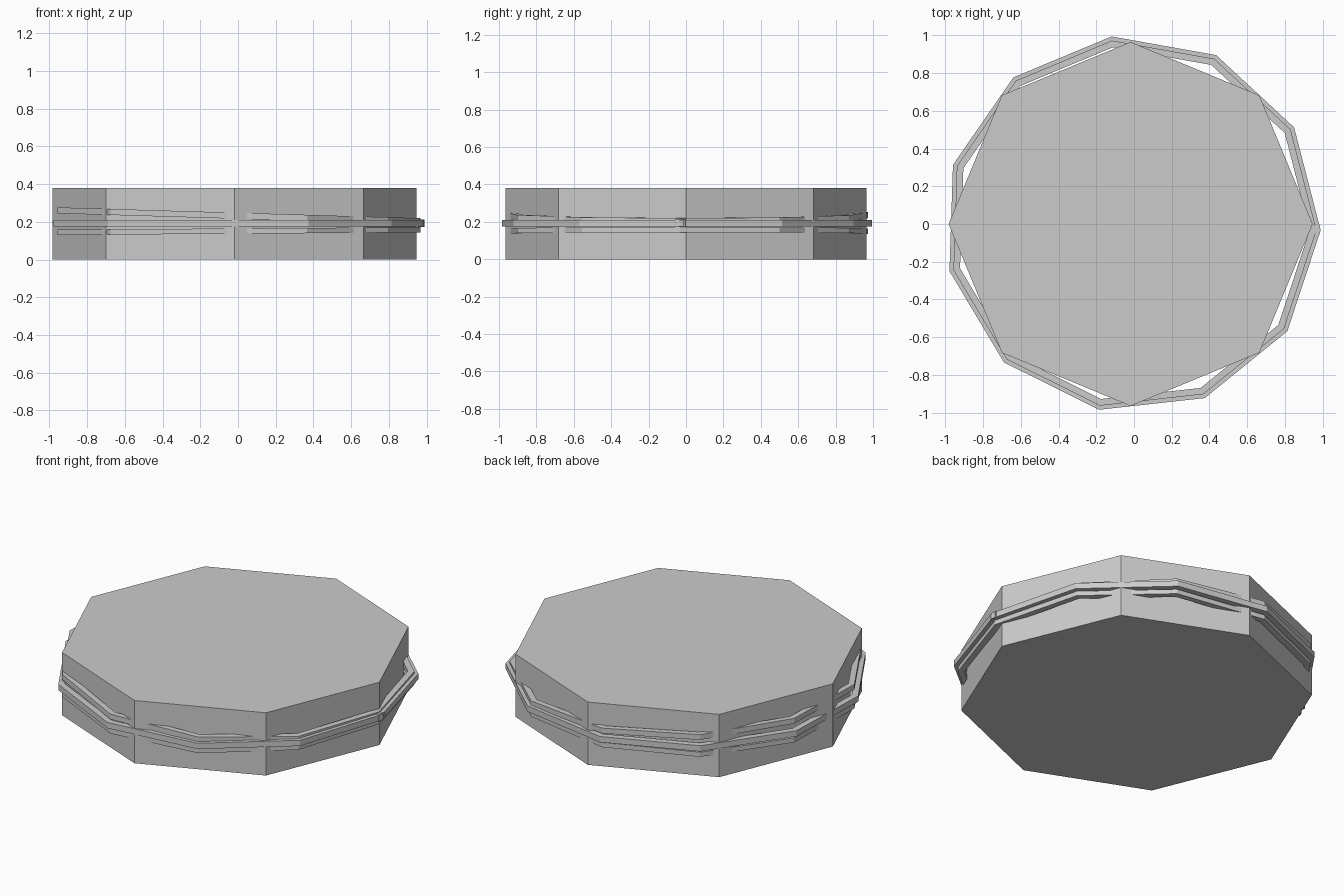
import bpy, bmesh, math
from mathutils import Vector

if "Cube" in bpy.data.objects:
    bpy.data.objects.remove(bpy.data.objects["Cube"])

grey = bpy.data.materials.new("plain grey")
grey.diffuse_color = (0.6, 0.6, 0.6, 1)
grey.use_nodes = True
grey.node_tree.nodes["Principled BSDF"].inputs["Base Color"].default_value = grey.diffuse_color


def add_object(name, bm):
    bmesh.ops.recalc_face_normals(bm, faces=bm.faces[:])
    mesh = bpy.data.meshes.new(name)
    bm.to_mesh(mesh)
    bm.free()
    mesh.materials.append(grey)
    obj = bpy.data.objects.new(name, mesh)
    bpy.context.collection.objects.link(obj)
    return obj


def band(name, outer, inner, z, height, tilt, cx=-0.01, sides=11, turn=-1.9):
    """Flat-sided hoop with a rectangular section, sloping along x."""
    bm = bmesh.new()
    loops = []
    for i in range(sides):
        a = math.radians(turn) + math.tau * i / sides
        loop = []
        for r, h in ((outer, 0), (outer, height), (inner, height), (inner, 0)):
            x, y = cx + r * math.cos(a), r * math.sin(a)
            loop.append(bm.verts.new((x, y, z + h + tilt * x)))
        loops.append(loop)
    for i in range(sides):
        a, b = loops[i], loops[(i + 1) % sides]
        for k in range(4):
            n = (k + 1) % 4
            bm.faces.new((a[k], b[k], b[n], a[n]))
    return add_object(name, bm)


# Octagonal body
bm = bmesh.new()
bottom = [bm.verts.new((-0.018 + 0.965 * math.cos(i * math.tau / 8),
                        0.965 * math.sin(i * math.tau / 8), 0)) for i in range(8)]
base = bm.faces.new(bottom)
top = bmesh.ops.extrude_face_region(bm, geom=[base])["geom"]
bmesh.ops.translate(bm, vec=Vector((0, 0, 0.38)),
                    verts=[v for v in top if isinstance(v, bmesh.types.BMVert)])
if base not in bm.faces[:]:
    bm.faces.new(bottom)
add_object("octagonal_body", bm)

# Three cords wrapped around the body
band("middle_cord", 1.0, 0.962, 0.175, 0.035, 0.0)
band("upper_cord", 0.978, 0.942, 0.216, 0.032, -0.03)
band("lower_cord", 0.978, 0.942, 0.137, 0.028, 0.007)

# Small bow-shaped knot where the cord ends meet
bm = bmesh.new()
outline = [(0.965, 0.0), (0.988, -0.005), (0.978, -0.03),
           (0.984, -0.058), (0.962, -0.05), (0.955, -0.03)]
low, high = ([bm.verts.new((x, y, z)) for x, y in outline] for z in (0.172, 0.213))
bm.faces.new(low)
bm.faces.new(high)
for i in range(len(outline)):
    j = (i + 1) % len(outline)
    bm.faces.new((low[i], low[j], high[j], high[i]))
add_object("cord_knot", bm)
